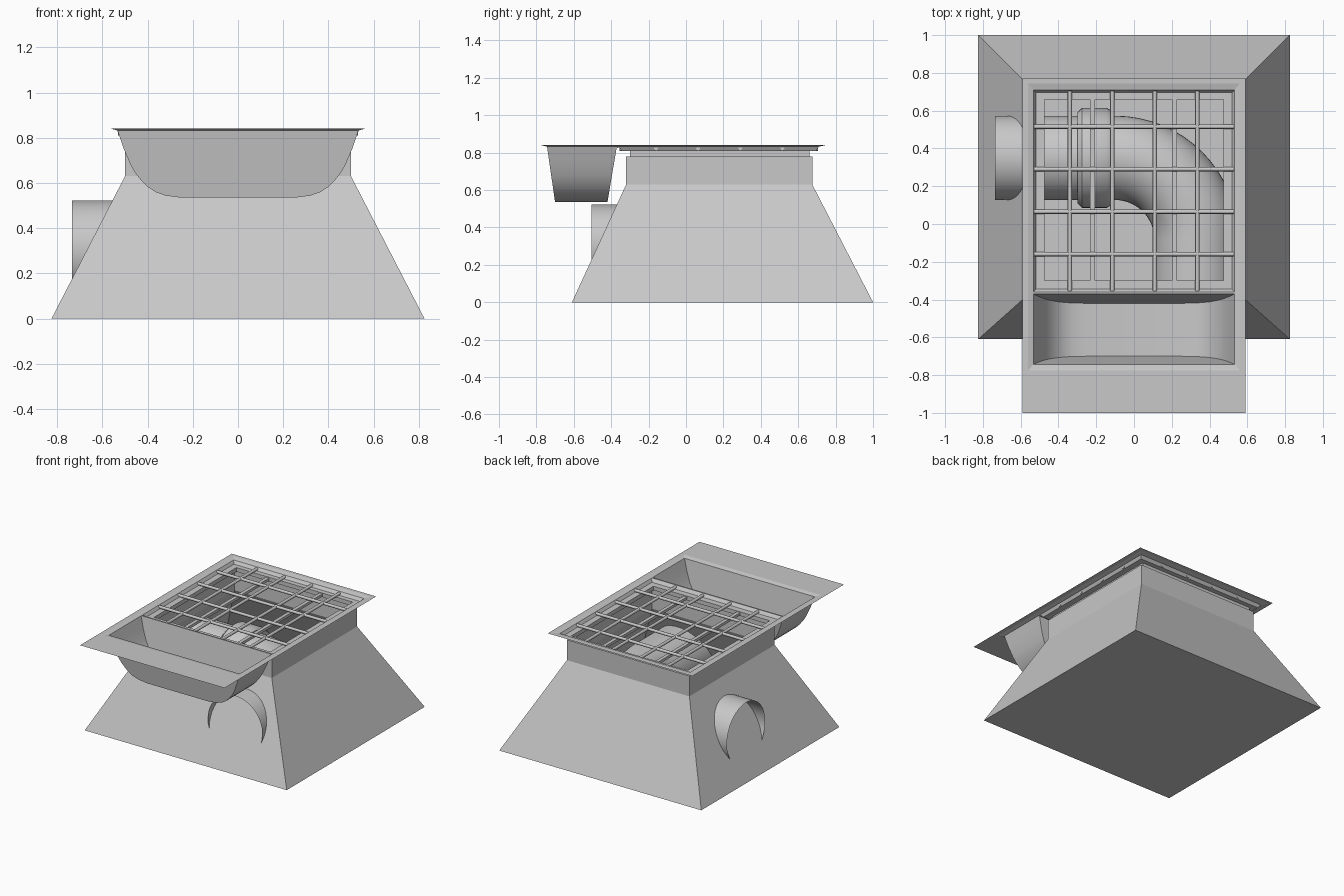
import bpy
from math import cos, sin, pi
from mathutils import Vector

cube = bpy.data.objects.get("Cube")
if cube:
    bpy.data.objects.remove(cube, do_unlink=True)

grey = bpy.data.materials.new("light grey")
grey.use_nodes = True
COLOR = (0.58, 0.58, 0.58, 1)
grey.diffuse_color = COLOR
grey.node_tree.nodes["Principled BSDF"].inputs["Base Color"].default_value = COLOR


def make(name, verts, faces, smooth=False):
    mesh = bpy.data.meshes.new(name)
    mesh.from_pydata(verts, [], faces)
    mesh.materials.append(grey)
    ob = bpy.data.objects.new(name, mesh)
    bpy.context.collection.objects.link(ob)
    if smooth:
        bpy.ops.object.select_all(action='DESELECT')
        ob.select_set(True)
        bpy.context.view_layer.objects.active = ob
        bpy.ops.object.shade_smooth_by_angle(angle=pi / 5)
    return ob


def bridge(count, n):
    """Quads joining successive closed rings of n points."""
    return [(k * n + i, k * n + (i + 1) % n, (k + 1) * n + (i + 1) % n, (k + 1) * n + i)
            for k in range(count - 1) for i in range(n)]


def rect_loft(name, rings, floor=False):
    """Sheet through rectangles given as (half width, y front, y back, z)."""
    verts = []
    for hx, y0, y1, z in rings:
        verts += [(-hx, y0, z), (hx, y0, z), (hx, y1, z), (-hx, y1, z)]
    faces = bridge(len(rings), 4)
    if floor:
        faces.append((3, 2, 1, 0))
    return make(name, verts, faces)


def tube(name, stations, n=48):
    """Open horizontal tube through (centre, direction angle, radius)."""
    verts = []
    for c, a, r in stations:
        side = Vector((-sin(a), cos(a), 0))
        for i in range(n):
            t = 2 * pi * i / n
            verts.append(Vector(c) + side * r * cos(t) + Vector((0, 0, r * sin(t))))
    return make(name, verts, bridge(len(stations), n), True)


def box(name, x0, x1, y0, y1, z0, z1):
    verts = [(x, y, z) for z in (z0, z1) for x, y in ((x0, y0), (x1, y0), (x1, y1), (x0, y1))]
    return make(name, verts, bridge(2, 4) + [(3, 2, 1, 0), (4, 5, 6, 7)])


# Chamber: flared base, straight neck and collar
rect_loft("chamber", [
    (0.825, -0.61, 1.0, 0), (0.5, -0.32, 0.675, 0.63), (0.5, -0.32, 0.675, 0.78),
    (0.475, -0.30, 0.66, 0.78), (0.475, -0.30, 0.66, 0.81)], floor=True)

# Flat deck with a chamfered opening
rect_loft("deck", [
    (0.59, -1.0, 0.77, 0.84), (0.56, -0.775, 0.745, 0.84), (0.533, -0.743, 0.71, 0.832)])

# Seat for the grate, ending on the collar
rect_loft("grate_seat", [
    (0.533, -0.36, 0.71, 0.832), (0.52, -0.345, 0.695, 0.81), (0.475, -0.30, 0.66, 0.81)])
box("divider", -0.533, 0.533, -0.37, -0.36, 0.826, 0.834)

# Front trough: rounded profile with sloping front and back walls
half = [(0.533, 0.832), (0.525, 0.81), (0.505, 0.75), (0.475, 0.68), (0.455, 0.645),
        (0.43, 0.613), (0.40, 0.583), (0.365, 0.56), (0.32, 0.544), (0.25, 0.535)]
profile = [(-x, z) for x, z in half] + half[::-1]
verts = []
for x, z in profile:
    t = (0.832 - z) / (0.832 - 0.535)
    verts += [(x, -0.743 + 0.043 * t, z), (x, -0.37 - 0.05 * t, z)]
m = len(profile)
faces = [(2 * i, 2 * i + 2, 2 * i + 3, 2 * i + 1) for i in range(m - 1)]
faces += [tuple(range(0, 2 * m, 2))[::-1], tuple(range(1, 2 * m, 2))]
make("trough", verts, faces, True)

# Grate bars and the two flat supports below them
for i in range(4):
    bx = -0.34 + 0.225 * i
    by = -0.16 + 0.225 * i
    for name, loc, rot, length in (
            ("grate_bar_long", (bx, 0.175, 0.82), (pi / 2, 0, 0), 1.06),
            ("grate_bar_cross", (0, by, 0.82), (0, pi / 2, 0), 1.06)):
        bpy.ops.mesh.primitive_cylinder_add(vertices=12, radius=0.011, depth=length,
                                            location=loc, rotation=rot)
        bar = bpy.context.object
        bar.name = name
        bar.data.materials.append(grey)
        bpy.ops.object.shade_smooth_by_angle(angle=pi / 4)
for sx in (-0.22, 0.215):
    box("grate_support", sx - 0.013, sx + 0.013, -0.30, 0.66, 0.785, 0.805)

# Pipe entering at the right side, turning to leave at the front
Z, R, BEND = 0.30, 0.223, 0.43
path = [((-0.735, 0.35, Z), 0, R)]
for i in range(17):
    a = pi / 2 * i / 16
    path.append(((-0.10 + BEND * sin(a), -0.08 + BEND * cos(a), Z), -a, R))
path.append(((0.33, -0.505, Z), -pi / 2, R))
tube("elbow_pipe", path)

# Coupling sleeve on the pipe
tube("pipe_coupling", [((x, 0.35, Z), 0, r) for x, r in (
    (-0.30, R), (-0.30, 0.24), (-0.275, 0.265), (-0.145, 0.265), (-0.12, 0.25), (-0.12, R))])
